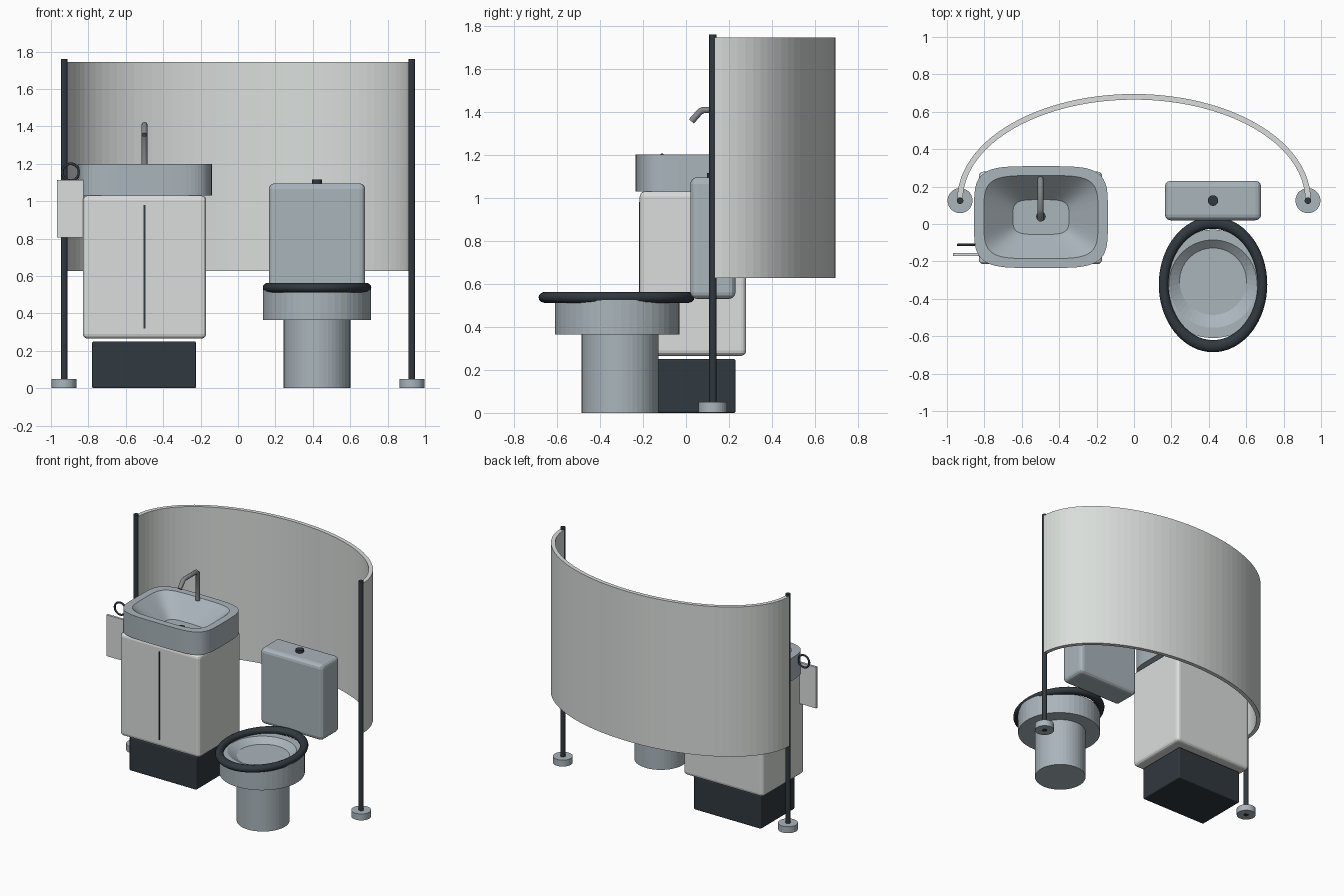
import bpy, bmesh
from math import cos, sin, pi, copysign

cube = bpy.data.objects.get("Cube")
if cube:
    bpy.data.objects.remove(cube, do_unlink=True)


def material(name, rgb):
    m = bpy.data.materials.new(name)
    m.use_nodes = True
    m.diffuse_color = (*rgb, 1)
    m.node_tree.nodes["Principled BSDF"].inputs["Base Color"].default_value = (*rgb, 1)
    return m


WHITE = material("warm white panel", (0.70, 0.73, 0.71))
CERAMIC = material("blue grey ceramic", (0.40, 0.46, 0.50))
DARK = material("dark slate", (0.03, 0.04, 0.05))
METAL = material("brushed metal", (0.23, 0.25, 0.26))


def finish(name, bm, mat):
    bmesh.ops.recalc_face_normals(bm, faces=bm.faces[:])
    mesh = bpy.data.meshes.new(name)
    bm.to_mesh(mesh)
    bm.free()
    obj = bpy.data.objects.new(name, mesh)
    bpy.context.collection.objects.link(obj)
    mesh.materials.append(mat)
    return obj


def loft(name, rings, mat):
    """Skin closed rings of points and cap both ends."""
    bm = bmesh.new()
    loops = [[bm.verts.new(p) for p in ring] for ring in rings]
    n = len(loops[0])
    for a, b in zip(loops, loops[1:]):
        for i in range(n):
            j = (i + 1) % n
            bm.faces.new((a[i], a[j], b[j], b[i]))
    bm.faces.new(loops[0])
    bm.faces.new(loops[-1])
    return finish(name, bm, mat)


def oval(cx, cy, z, rx, ry, power=2, n=48):
    """Superellipse ring; a higher power gives squarer corners."""
    def bend(v):
        return copysign(abs(v) ** (2 / power), v)
    angles = [2 * pi * (i + 0.5) / n for i in range(n)]
    return [(cx + rx * bend(cos(t)), cy + ry * bend(sin(t)), z) for t in angles]


def cylinder(name, x, y, z0, z1, r, mat, n=32):
    return loft(name, [oval(x, y, z, r, r, n=n) for z in (z0, z1)], mat)


def box(name, low, high, mat, bevel=0.0):
    rings = [[(low[0], low[1], z), (high[0], low[1], z),
              (high[0], high[1], z), (low[0], high[1], z)] for z in (low[2], high[2])]
    obj = loft(name, rings, mat)
    if bevel:
        mod = obj.modifiers.new("Rounded edges", 'BEVEL')
        mod.width = bevel
        mod.segments = 3
    return obj


def smooth(obj):
    bpy.ops.object.select_all(action='DESELECT')
    obj.select_set(True)
    bpy.context.view_layer.objects.active = obj
    bpy.ops.object.shade_smooth_by_angle()


def torus(name, location, major, minor, mat, scale=(1, 1, 1), rotation=(0, 0, 0)):
    bpy.ops.mesh.primitive_torus_add(major_radius=major, minor_radius=minor,
                                     major_segments=64, minor_segments=14,
                                     location=location, rotation=rotation)
    obj = bpy.context.object
    obj.name = name
    obj.scale = scale
    obj.data.materials.append(mat)
    smooth(obj)
    return obj


# Curved privacy screen, swept as half an ellipse
sections = []
for i in range(49):
    t = pi * i / 48
    outer = (0.945 * cos(t), 0.13 + 0.565 * sin(t))
    inner = (0.915 * cos(t), 0.13 + 0.535 * sin(t))
    sections.append([(*outer, 0.627), (*outer, 1.745), (*inner, 1.745), (*inner, 0.627)])
loft("privacy_screen", sections, WHITE)

# Screen posts and feet
for side, x in (("left", 0.93), ("right", -0.93)):
    cylinder(side + "_post", x, 0.125, 0, 1.76, 0.0175, DARK, 16)
    cylinder(side + "_post_foot", x, 0.125, 0.002, 0.05, 0.067, CERAMIC)

# Vanity cabinet
box("vanity_plinth", (-0.78, -0.17, 0), (-0.225, 0.23, 0.25), DARK, 0.008)
box("vanity_cabinet", (-0.83, -0.215, 0.265), (-0.17, 0.28, 1.03), WHITE, 0.025)
box("door_seam", (-0.505, -0.219, 0.32), (-0.495, -0.212, 0.98), DARK)

# Basin: outer wall, flat rim, sloping bowl
bx, by = -0.4975, 0.037
loft("basin", [oval(bx, by, 1.03, 0.358, 0.272, 4.5, 64),
               oval(bx, by, 1.20, 0.358, 0.272, 4.5, 64),
               oval(bx, by, 1.20, 0.305, 0.222, 4.5, 64),
               oval(bx, by, 1.06, 0.15, 0.093, 4, 64)], CERAMIC)
cylinder("basin_drain", bx, 0.04, 1.055, 1.068, 0.026, DARK, 24)

# Bent tap
curve = bpy.data.curves.new("tap", 'CURVE')
curve.dimensions = '3D'
curve.bevel_depth = 0.016
curve.bevel_resolution = 3
curve.use_fill_caps = True
path = [(0.24, 1.19), (0.24, 1.39), (0.22, 1.408), (0.08, 1.408), (0.065, 1.4), (0.025, 1.355)]
spline = curve.splines.new('POLY')
spline.points.add(len(path) - 1)
for point, (y, z) in zip(spline.points, path):
    point.co = (-0.5, y, z, 1)
tap = bpy.data.objects.new("tap", curve)
bpy.context.collection.objects.link(tap)
curve.materials.append(METAL)

# Towel and its ring
torus("towel_ring", (-0.895, -0.112, 1.155), 0.045, 0.007, DARK, rotation=(pi / 2, 0, 0))
box("towel", (-0.967, -0.172, 0.805), (-0.825, -0.155, 1.112), WHITE)

# Toilet pedestal, bowl and seat
tx, ty = 0.4225, -0.32
cylinder("toilet_pedestal", tx, -0.307, 0, 0.37, 0.179, CERAMIC, 48)
loft("toilet_bowl", [oval(tx, ty, z, r, r) for z, r in
                     ((0.365, 0.29), (0.525, 0.29), (0.525, 0.235))]
     + [oval(tx, -0.307, 0.485, 0.179, 0.179)], CERAMIC)
torus("toilet_seat", (tx, ty - 0.003, 0.537), 0.264, 0.026, DARK, scale=(1, 1.25, 1))

# Cistern and flush button
box("cistern", (0.165, 0.02, 0.53), (0.68, 0.23, 1.095), CERAMIC, 0.03)
cylinder("flush_button", tx, 0.125, 1.085, 1.115, 0.028, DARK, 24)
